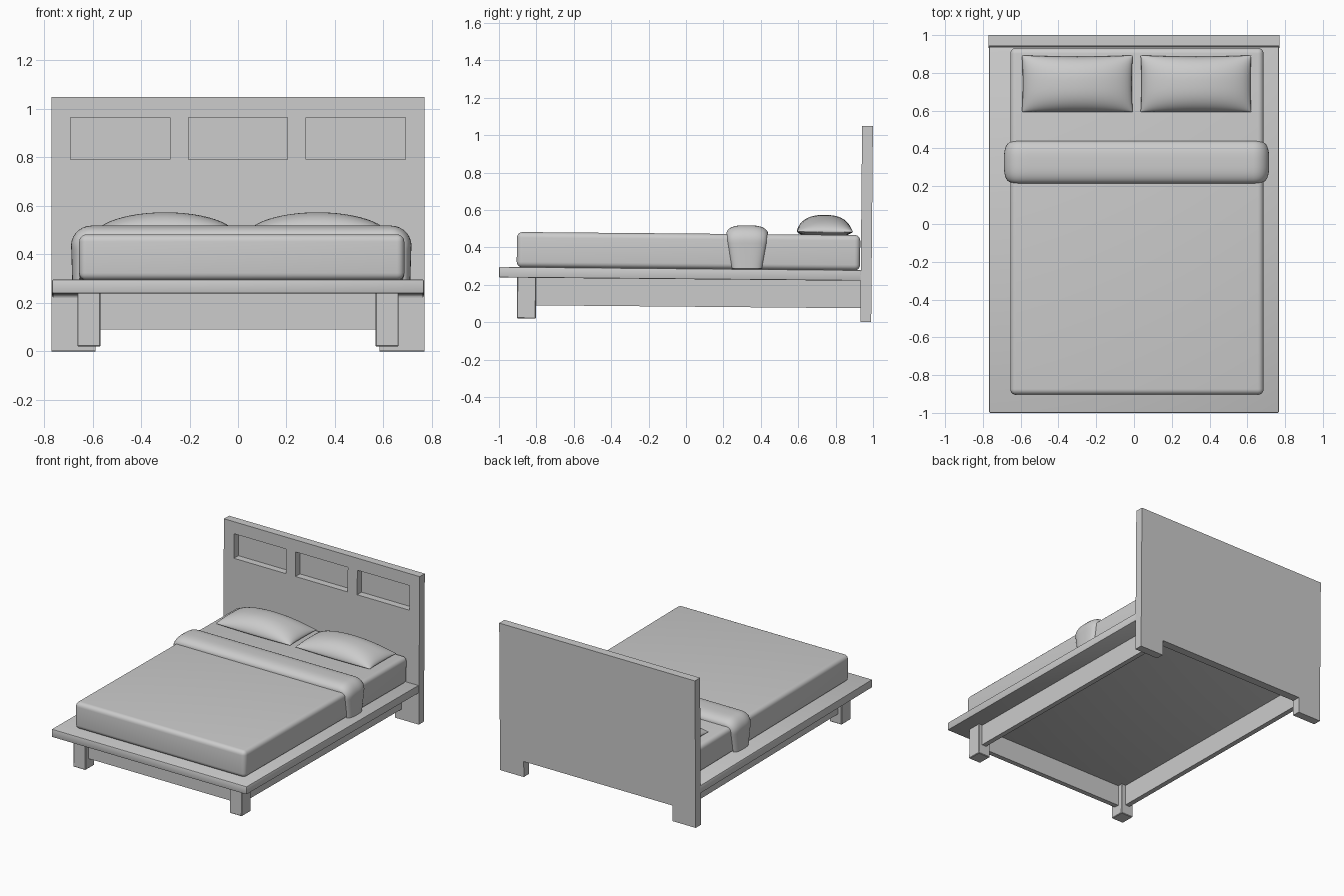
import bpy, bmesh, math
from mathutils import Matrix, Vector

if "Cube" in bpy.data.objects:
    bpy.data.objects.remove(bpy.data.objects["Cube"])

TILT = Matrix.Rotation(-0.009, 4, 'X')   # whole bed leans very slightly back


def finish(name, bm, smooth=None):
    bmesh.ops.recalc_face_normals(bm, faces=bm.faces)
    me = bpy.data.meshes.new(name)
    bm.to_mesh(me)
    bm.free()
    ob = bpy.data.objects.new(name, me)
    bpy.context.collection.objects.link(ob)
    if smooth:
        bpy.ops.object.select_all(action='DESELECT')
        ob.select_set(True)
        bpy.context.view_layer.objects.active = ob
        bpy.ops.object.shade_smooth_by_angle(angle=math.radians(smooth))
    return ob


def box(name, x, y, z, bevel=0.0, segs=2, smooth=None):
    bm = bmesh.new()
    bmesh.ops.create_cube(bm, size=1)
    for v in bm.verts:
        for i, (a, b) in enumerate((x, y, z)):
            v.co[i] = a if v.co[i] < 0 else b
    if bevel:
        bmesh.ops.bevel(bm, geom=bm.edges[:], offset=bevel, segments=segs,
                        profile=0.5, affect='EDGES')
    return finish(name, bm, smooth)


def grid_faces(bm, rows):
    for r0, r1 in zip(rows, rows[1:]):
        for i in range(len(r0) - 1):
            bm.faces.new((r0[i], r0[i + 1], r1[i + 1], r1[i]))


# headboard: slab with three recesses and a gap between its feet
headboard = box("headboard", (-0.77, 0.77), (0.932, 0.99), (0.009, 1.058))
cuts = [((c - 0.205, c + 0.205), (0.9, 0.982), (0.799, 0.973)) for c in (-0.485, 0, 0.485)]
cuts.append(((-0.588, 0.583), (0.9, 1.1), (-0.1, 0.12)))
for c in cuts:
    cutter = box("cutter", *c)
    cutter.hide_render = True
    mod = headboard.modifiers.new("cut", 'BOOLEAN')
    mod.operation = 'DIFFERENCE'
    mod.solver = 'EXACT'
    mod.object = cutter
    bpy.context.view_layer.objects.active = headboard
    bpy.ops.object.modifier_apply(modifier=mod.name)
    bpy.data.objects.remove(cutter)

# platform, legs and rails
box("platform", (-0.767, 0.767), (-1.002, 0.934), (0.23, 0.287), 0.006, 2, 40)
for side, s in (("left", -1), ("right", 1)):
    box(side + "_front_leg", sorted((s * 0.567, s * 0.663)), (-0.905, -0.803),
        (0.012, 0.235), 0.004, 1)
    box(side + "_rail", sorted((s * 0.6, s * 0.635)), (-0.85, 0.935), (0.083, 0.235))
box("front_rail", (-0.62, 0.62), (-0.873, -0.838), (0.083, 0.235))

# mattress
box("mattress", (-0.655, 0.686), (-0.908, 0.928), (0.285, 0.474), 0.03, 5, 40)


# folded blanket: bulging strip draped over the mattress
def blanket():
    cx, hx, top, low, r = 0.0135, 0.668, 0.474, 0.29, 0.05
    path = []                                    # right half: position, normal, half width
    for i in range(13):
        path.append((hx - r) * i / 12 * Vector((1, 0)) + Vector((0, top)))
    normals = [Vector((0, 1))] * 13
    for i in range(1, 9):
        a = math.pi / 2 * (1 - i / 8)
        n = Vector((math.cos(a), math.sin(a)))
        path.append(Vector((hx - r, top - r)) + r * n)
        normals.append(n)
    for i in range(1, 8):
        path.append(Vector((hx, top - r + (low - top + r) * i / 7)))
        normals.append(Vector((1, 0)))
    half = list(zip(path, normals))
    full = [(Vector((-p.x, p.y)), Vector((-n.x, n.y))) for p, n in half[:0:-1]] + half
    bm = bmesh.new()
    rows = []
    for p, n in full:
        drop = min(max((top - p.y) / (top - low), 0), 1)
        w = 0.112 - 0.032 * drop
        thick = 0.035 + 0.012 * n.y - 0.006 * drop
        row = []
        for k in range(-12, 13):
            v = math.sin(math.pi / 2 * k / 12)
            t = thick * (1 - abs(v) ** 3) ** 0.5
            q = p + n * t
            row.append(bm.verts.new((cx + q.x, 0.323 + w * v, q.y)))
        rows.append(row)
    grid_faces(bm, rows)
    for row in (rows[0], rows[-1]):
        bm.faces.new(row)
    return finish("folded_blanket", bm, 50)


blanket()


# pillows: puffed cushions with pinched corners
def pillow(name, cx):
    bm = bmesh.new()
    n = 24
    hx, hy, seam = 0.293, 0.15, 0.502
    for height in (0.09, -0.028):
        rows = []
        for j in range(n + 1):
            v = math.sin(math.pi / 2 * (2 * j / n - 1))
            row = []
            for i in range(n + 1):
                u = math.sin(math.pi / 2 * (2 * i / n - 1))
                puff = max((1 - u * u) * (1 - abs(v) ** 2.5), 0) ** 0.55
                x = cx + hx * u * (1 - 0.015 * (1 - v * v))
                y = 0.739 + hy * v * (1 - 0.05 * (1 - u * u) * (v > 0))
                row.append(bm.verts.new((x, y, seam - 0.012 + height * puff)))
            rows.append(row)
        grid_faces(bm, rows)
    bmesh.ops.remove_doubles(bm, verts=bm.verts, dist=1e-5)
    return finish(name, bm, 70)


pillow("left_pillow", -0.3)
pillow("right_pillow", 0.328)

for ob in bpy.data.objects:
    ob.data.transform(TILT)
